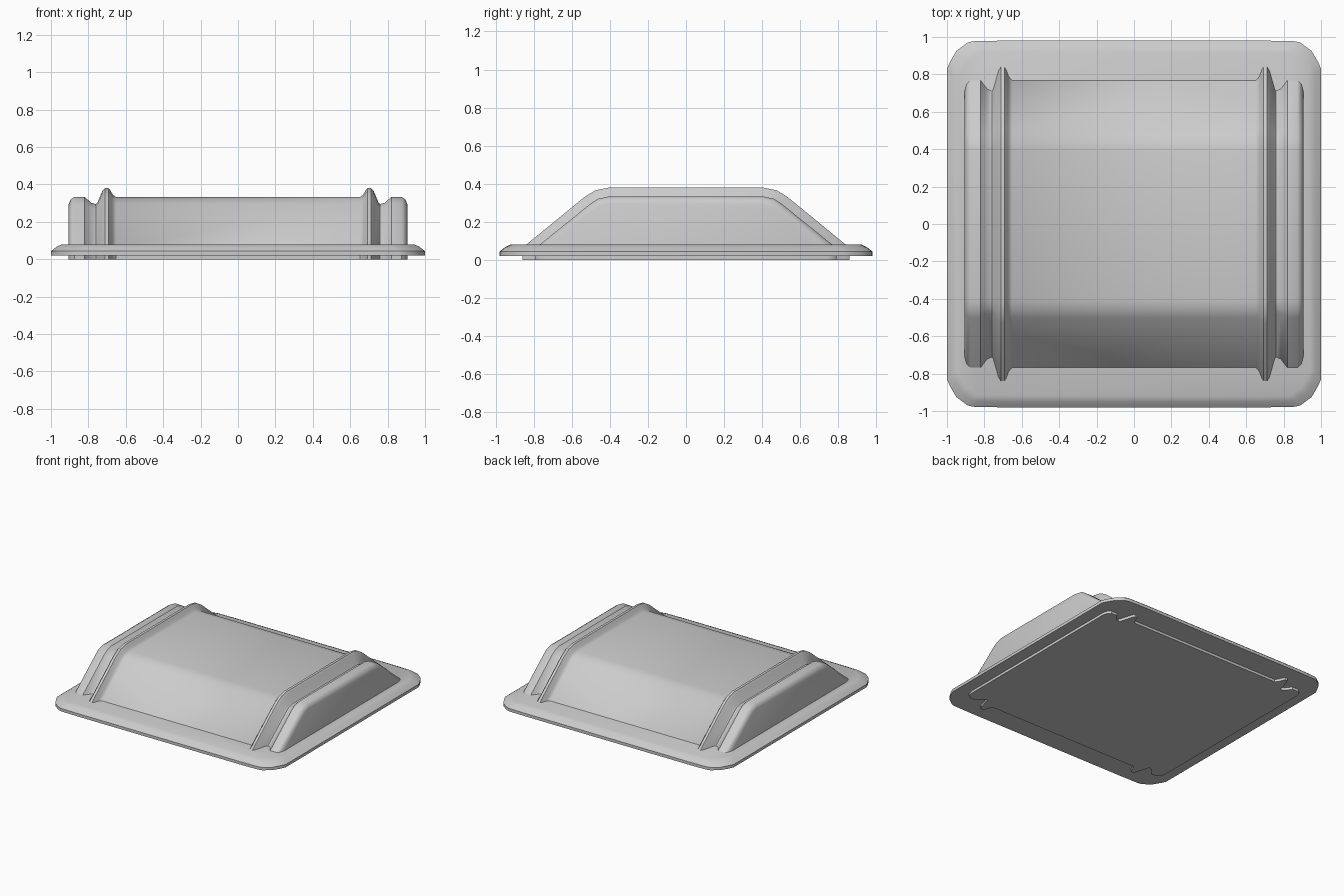
import bpy

if "Cube" in bpy.data.objects:
    bpy.data.objects.remove(bpy.data.objects["Cube"])


def loft(name, rings, angle):
    """Skin a list of closed rings and cap both ends."""
    n = len(rings[0])
    verts = [p for r in rings for p in r]
    faces = []
    for i in range(len(rings) - 1):
        for j in range(n):
            k = (j + 1) % n
            faces.append((i * n + j, i * n + k, (i + 1) * n + k, (i + 1) * n + j))
    last = (len(rings) - 1) * n
    faces.append(tuple(reversed(range(n))))
    faces.append(tuple(range(last, last + n)))
    mesh = bpy.data.meshes.new(name)
    mesh.from_pydata(verts, [], faces)
    obj = bpy.data.objects.new(name, mesh)
    bpy.context.collection.objects.link(obj)
    bpy.context.view_layer.objects.active = obj
    obj.select_set(True)
    # consistent outward normals
    bpy.ops.object.mode_set(mode='EDIT')
    bpy.ops.mesh.select_all(action='SELECT')
    bpy.ops.mesh.normals_make_consistent(inside=False)
    bpy.ops.object.mode_set(mode='OBJECT')
    bpy.ops.object.shade_smooth_by_angle(angle=angle)
    obj.select_set(False)
    return obj


# Base flange: rounded rectangle with a softened upper rim
corner = [(1.0, 0.83), (0.985, 0.865), (0.95, 0.925), (0.89, 0.97), (0.86, 0.977), (0.72, 0.98)]
outline = (corner + [(-x, y) for x, y in reversed(corner)]
           + [(-x, -y) for x, y in corner] + [(x, -y) for x, y in reversed(corner)])
rim = [(0.02, 0), (0.043, 0), (0.067, 0.03), (0.08, 0.058)]
loft("base_flange", [[(x * (1 - d), y * (1 - d), z) for x, y in outline] for z, d in rim], 0.75)

# Raised body: side profile (y, z) with inward offset direction, swept across x
side = [(0.86, 0.0, -1.5, 0), (0.86, 0.063, -1.5, 0), (0.53, 0.333, -0.63, -0.78),
        (0.475, 0.366, -0.3, -0.95), (0.405, 0.38, 0, -1)]
# Cross-section: x position and depth below the ridge crest
section = [(0.905, 0.085), (0.895, 0.06), (0.875, 0.047), (0.82, 0.047), (0.785, 0.078),
           (0.76, 0.085), (0.752, 0.078), (0.725, 0.014), (0.712, 0), (0.692, 0),
           (0.682, 0.012), (0.67, 0.034), (0.652, 0.047)]
section += [(-x, d) for x, d in reversed(section)]


def body_ring(x, d):
    half = [(y + ny * d, z + nz * d) for y, z, ny, nz in side]
    return [(x, y, z) for y, z in half] + [(x, -y, z) for y, z in reversed(half)]


loft("ridged_body", [body_ring(x, d) for x, d in section], 0.7)
